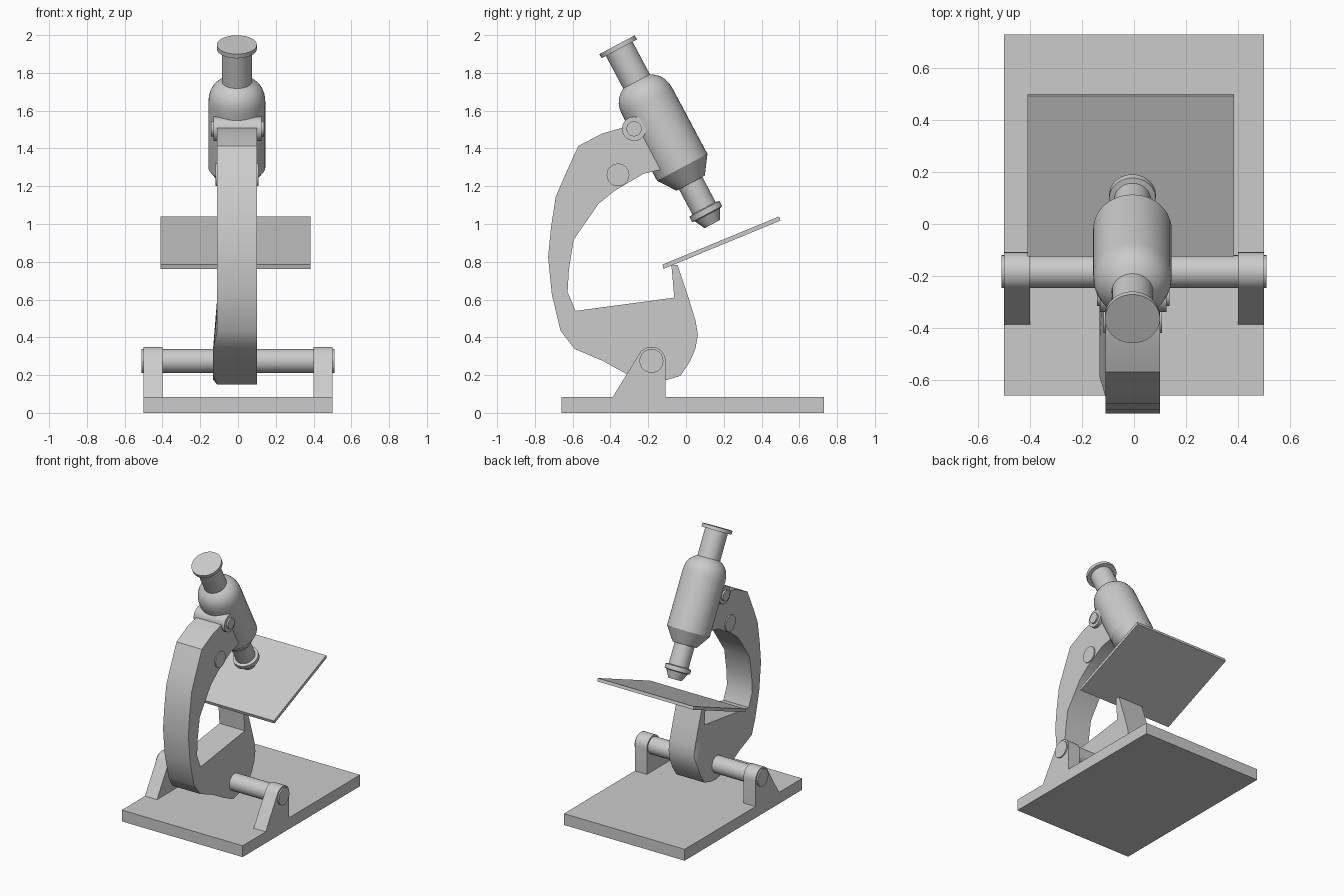
import bpy, bmesh, math
from mathutils import Vector

if "Cube" in bpy.data.objects:
    bpy.data.objects.remove(bpy.data.objects["Cube"])


def finish(name, bm, smooth=True):
    bmesh.ops.recalc_face_normals(bm, faces=bm.faces)
    mesh = bpy.data.meshes.new(name)
    bm.to_mesh(mesh)
    bm.free()
    ob = bpy.data.objects.new(name, mesh)
    bpy.context.collection.objects.link(ob)
    if smooth:
        bpy.ops.object.select_all(action='DESELECT')
        ob.select_set(True)
        bpy.context.view_layer.objects.active = ob
        bpy.ops.object.shade_smooth_by_angle(angle=math.radians(30))
    return ob


def extrude_x(name, profile, x0, x1, smooth=True, edit=None):
    """Extrude a (y, z) outline from x0 to x1."""
    bm = bmesh.new()
    face = bm.faces.new([bm.verts.new((x0, y, z)) for y, z in profile])
    new = bmesh.ops.extrude_face_region(bm, geom=[face])['geom']
    verts = [v for v in new if isinstance(v, bmesh.types.BMVert)]
    bmesh.ops.translate(bm, verts=verts, vec=(x1 - x0, 0, 0))
    if edit:
        edit(bm)
    return finish(name, bm, smooth)


def rod_x(name, y, z, r, x0, x1, n=32):
    ring = [(y + r * math.cos(2 * math.pi * i / n), z + r * math.sin(2 * math.pi * i / n))
            for i in range(n)]
    return extrude_x(name, ring, x0, x1)


def lathe(name, profile, n=40):
    """Spin (distance down the axis, radius) points around local z."""
    bm = bmesh.new()
    rings = [[bm.verts.new((r * math.cos(2 * math.pi * i / n), r * math.sin(2 * math.pi * i / n), -t))
              for i in range(n)] for t, r in profile]
    for a, b in zip(rings, rings[1:]):
        for i in range(n):
            j = (i + 1) % n
            bm.faces.new((a[i], a[j], b[j], b[i]))
    bm.faces.new(rings[0])
    bm.faces.new(rings[-1])
    return finish(name, bm)


# Base plate
extrude_x("base_plate", [(-0.66, 0), (0.73, 0), (0.73, 0.085), (-0.66, 0.085)], -0.5, 0.5, False)

# Hinge brackets with rounded tops, and the axle
PY, PZ = -0.183, 0.275
bracket = [(-0.39, 0.08), (-0.108, 0.08)]
for i in range(13):
    a = math.radians(150 * i / 12)
    bracket.append((PY + 0.075 * math.cos(a), PZ + 0.075 * math.sin(a)))
extrude_x("bracket_right", bracket, 0.4, 0.5)
extrude_x("bracket_left", bracket, -0.5, -0.4)
rod_x("axle", PY, PZ, 0.063, -0.51, 0.51)

# Curved arm with foot and stage post
arm = [(-0.17, 1.50), (-0.22, 1.525), (-0.28, 1.525), (-0.44, 1.48), (-0.57, 1.414),
       (-0.64, 1.26), (-0.69, 1.144), (-0.715, 0.98), (-0.73, 0.826), (-0.71, 0.625),
       (-0.664, 0.434), (-0.59, 0.339), (-0.44, 0.275), (-0.304, 0.2), (-0.2, 0.15),
       (-0.10, 0.175), (-0.03, 0.196), (0.02, 0.27), (0.05, 0.34), (0.063, 0.413), (0.05, 0.49),
       (0.01, 0.62), (-0.045, 0.784), (-0.077, 0.78), (-0.062, 0.61), (-0.585, 0.54),
       (-0.627, 0.64), (-0.62, 0.757), (-0.595, 0.916), (-0.463, 1.107), (-0.378, 1.176),
       (-0.225, 1.266), (-0.135, 1.287), (-0.08, 1.30)]


def shape_foot(bm):
    for v in bm.verts:
        if v.co.x < 0 and 0.16 < v.co.z < 0.4:
            v.co.x -= 0.022
    flat = [f for f in bm.faces if len(f.verts) > 4]
    bmesh.ops.triangulate(bm, faces=flat)


extrude_x("arm", arm, -0.11, 0.10, edit=shape_foot)

# Tilted stage
extrude_x("stage", [(-0.125, 0.785), (0.493, 1.04), (0.5, 1.018), (-0.118, 0.763)], -0.41, 0.385, False)

# Tube pivot and side bosses
rod_x("tube_pivot", -0.275, 1.504, 0.064, -0.13, 0.125)
rod_x("pivot_pin", -0.275, 1.504, 0.04, -0.142, 0.137)
rod_x("arm_boss", -0.36, 1.26, 0.06, -0.118, 0.108)

# Optical tube: eyepiece, shoulder, body, cone, objective
tube = lathe("optical_tube", [
    (0, 0.106), (0.025, 0.106), (0.025, 0.08), (0.22, 0.08), (0.235, 0.103), (0.255, 0.124),
    (0.28, 0.139), (0.31, 0.148), (0.345, 0.151), (0.735, 0.151), (0.83, 0.085), (0.83, 0.07),
    (0.98, 0.07), (0.985, 0.09), (1.015, 0.09), (1.02, 0.075), (1.075, 0.047)])
tube.location = Vector((-0.006, -0.365, 1.949))
tube.rotation_euler = (math.radians(28), 0, 0)
